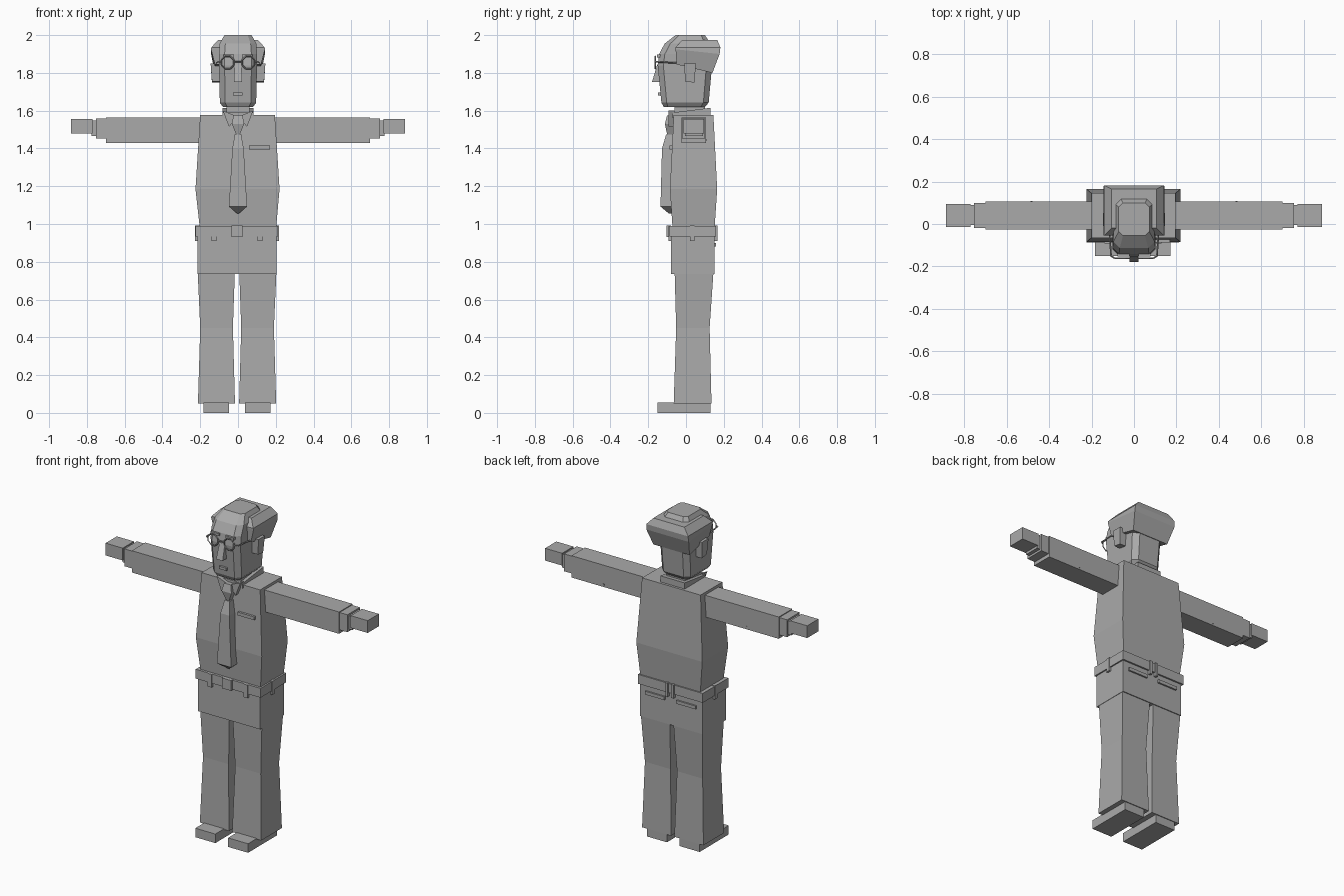
import bpy, bmesh, math
from mathutils import Vector

grey = bpy.data.materials.new("plain_grey")
grey.diffuse_color = (0.4, 0.4, 0.4, 1)


def finish(name, bm):
    bmesh.ops.recalc_face_normals(bm, faces=bm.faces)
    me = bpy.data.meshes.new(name)
    bm.to_mesh(me)
    bm.free()
    ob = bpy.data.objects.new(name, me)
    bpy.context.collection.objects.link(ob)
    me.materials.append(grey)
    return ob


def ring(x0, x1, y0, y1, zf, zb=None, c=0):
    """Rectangular section, optionally tilted front to back and chamfered."""
    zb = zf if zb is None else zb
    if not c:
        return [(x0, y0, zf), (x1, y0, zf), (x1, y1, zb), (x0, y1, zb)]
    return [(x0 + c, y0, zf), (x1 - c, y0, zf), (x1, y0 + c, zf), (x1, y1 - c, zb),
            (x1 - c, y1, zb), (x0 + c, y1, zb), (x0, y1 - c, zb), (x0, y0 + c, zf)]


def loft(name, rings):
    """Solid skinned through a stack of sections."""
    bm = bmesh.new()
    rows = [[bm.verts.new(p) for p in r] for r in rings]
    n = len(rows[0])
    for a, b in zip(rows, rows[1:]):
        for i in range(n):
            j = (i + 1) % n
            bm.faces.new((a[i], a[j], b[j], b[i]))
    bm.faces.new(rows[0][::-1])
    bm.faces.new(rows[-1])
    return finish(name, bm)


def box(name, x0, x1, y0, y1, z0, z1):
    return loft(name, [ring(x0, x1, y0, y1, z0), ring(x0, x1, y0, y1, z1)])


def rod(name, a, b, r):
    """Thin square bar between two points."""
    a, b = Vector(a), Vector(b)
    bm = bmesh.new()
    bmesh.ops.create_cone(bm, cap_ends=True, segments=4, radius1=r, radius2=r, depth=(b - a).length)
    ob = finish(name, bm)
    ob.location = (a + b) / 2
    ob.rotation_euler = (b - a).to_track_quat('Z', 'Y').to_euler()


def span(s, a, b, cx=0):
    """Mirror an x interval to side s about cx."""
    return sorted((cx + s * a, cx + s * b))


CX = -0.005  # lower body centre

for s, side in ((-1, "right"), (1, "left")):
    # shoes and trouser legs
    box(side + "_shoe", *span(s, 0.043, 0.178, CX), -0.15, 0.13, 0, 0.055)
    loft(side + "_leg", [
        ring(*span(s, 0.011, 0.207, CX), -0.065, 0.135, 0.05),
        ring(*span(s, 0.022, 0.195, CX), -0.052, 0.125, 0.45),
        ring(*span(s, 0.012, 0.208, CX), -0.06, 0.145, 0.74)])
    # sleeve, cuff, wrist, hand
    box(side + "_sleeve", *span(s, 0.18, 0.70), -0.025, 0.105, 1.43, 1.563)
    box(side + "_cuff", *span(s, 0.69, 0.753), -0.02, 0.10, 1.452, 1.558)
    box(side + "_wrist", *span(s, 0.75, 0.775), -0.005, 0.09, 1.465, 1.548)
    box(side + "_hand", *span(s, 0.77, 0.885), -0.013, 0.095, 1.48, 1.555)
    box(side + "_sleeve_button", *span(s, 0.478, 0.487), 0.10, 0.108, 1.44, 1.45)
    # belt loops and back pockets
    box(side + "_front_loop", *span(s, 0.108, 0.135, CX), -0.093, -0.07, 0.91, 0.99)
    box(side + "_side_loop", *span(s, 0.20, 0.222, CX), 0.02, 0.045, 0.91, 0.993)
    box(side + "_back_loop", *span(s, 0.012, 0.028, CX), 0.14, 0.167, 0.91, 0.993)
    box(side + "_back_pocket", *span(s, 0.04, 0.17, CX), 0.14, 0.16, 0.88, 0.9)

# trousers top, belt, buckle
box("pelvis", -0.215, 0.205, -0.08, 0.15, 0.735, 0.96)
box("belt", -0.225, 0.213, -0.087, 0.16, 0.933, 0.99)
box("buckle", -0.035, 0.024, -0.102, -0.08, 0.93, 0.993)

# shirt and chest pocket
loft("torso", [ring(-0.2, 0.2, -0.07, 0.15, 0.96),
               ring(-0.225, 0.22, -0.085, 0.165, 1.185),
               ring(-0.2, 0.195, -0.065, 0.145, 1.578)])
box("chest_pocket", 0.058, 0.17, -0.087, -0.065, 1.395, 1.415)

# neck and collar
box("neck", -0.062, 0.062, -0.06, 0.10, 1.55, 1.65)
loft("collar", [ring(-0.082, 0.082, -0.072, 0.13, 1.56),
                ring(-0.082, 0.082, -0.072, 0.13, 1.59, 1.615)])
for s, side in ((-1, "right"), (1, "left")):
    flap = [(0.08, 1.6), (0.048, 1.515), (0, 1.568)]
    loft(side + "_collar_flap", [[(s * x, y, z) for x, z in flap] for y in (-0.092, -0.06)])

# tie
loft("tie_knot", [ring(-0.01, 0.01, -0.10, -0.06, 1.475),
                  ring(-0.033, 0.033, -0.112, -0.06, 1.53),
                  ring(-0.024, 0.024, -0.10, -0.06, 1.575)])
loft("tie_blade", [ring(-0.004, 0.004, -0.09, -0.07, 1.055),
                   ring(-0.048, 0.048, -0.135, -0.075, 1.092),
                   ring(-0.03, 0.03, -0.127, -0.07, 1.40),
                   ring(-0.017, 0.017, -0.105, -0.06, 1.475)])

# head with bald dome
loft("head", [ring(-0.08, 0.08, -0.118, 0.10, 1.62, c=0.022),
              ring(-0.096, 0.096, -0.13, 0.12, 1.642, c=0.028),
              ring(-0.101, 0.101, -0.15, 0.138, 1.84, c=0.03),
              ring(-0.101, 0.101, -0.142, 0.138, 1.90, c=0.03),
              ring(-0.097, 0.097, -0.113, 0.13, 1.955, c=0.03),
              ring(-0.072, 0.072, -0.055, 0.10, 2.0, c=0.02)])
# hair around the back and sides
loft("hair", [ring(-0.122, 0.122, -0.05, 0.14, 1.845, 1.80),
              ring(-0.143, 0.143, -0.055, 0.178, 1.925, 1.90),
              ring(-0.141, 0.141, -0.055, 0.182, 1.935),
              ring(-0.105, 0.105, -0.02, 0.165, 1.975)])

# nose and mouth
loft("nose", [ring(-0.022, 0.022, -0.18, -0.12, 1.752),
              ring(-0.018, 0.018, -0.152, -0.12, 1.845)])
box("mouth", -0.026, 0.024, -0.148, -0.12, 1.68, 1.696)

for s, side in ((-1, "right"), (1, "left")):
    # ear
    loft(side + "_ear", [ring(*span(s, 0.09, 0.138), -0.004, 0.045, 1.755, 1.748),
                         ring(*span(s, 0.09, 0.145), -0.01, 0.052, 1.85)])
    # eyebrow
    box(side + "_eyebrow", *span(s, 0.022, 0.078), -0.154, -0.13, 1.882, 1.897)
    # glasses rim made of short bars, with temple arm
    pts = [(s * 0.055 + 0.036 * math.cos(k * math.pi / 4 + math.pi / 8), -0.162,
            1.855 + 0.036 * math.sin(k * math.pi / 4 + math.pi / 8)) for k in range(8)]
    for k in range(8):
        rod(side + "_rim", pts[k], pts[(k + 1) % 8], 0.004)
    rod(side + "_temple_hinge", (s * 0.09, -0.162, 1.858), (s * 0.108, -0.15, 1.858), 0.004)
    rod(side + "_temple", (s * 0.108, -0.152, 1.858), (s * 0.118, 0.0, 1.85), 0.004)
rod("glasses_bridge", (-0.02, -0.162, 1.86), (0.02, -0.162, 1.86), 0.004)
